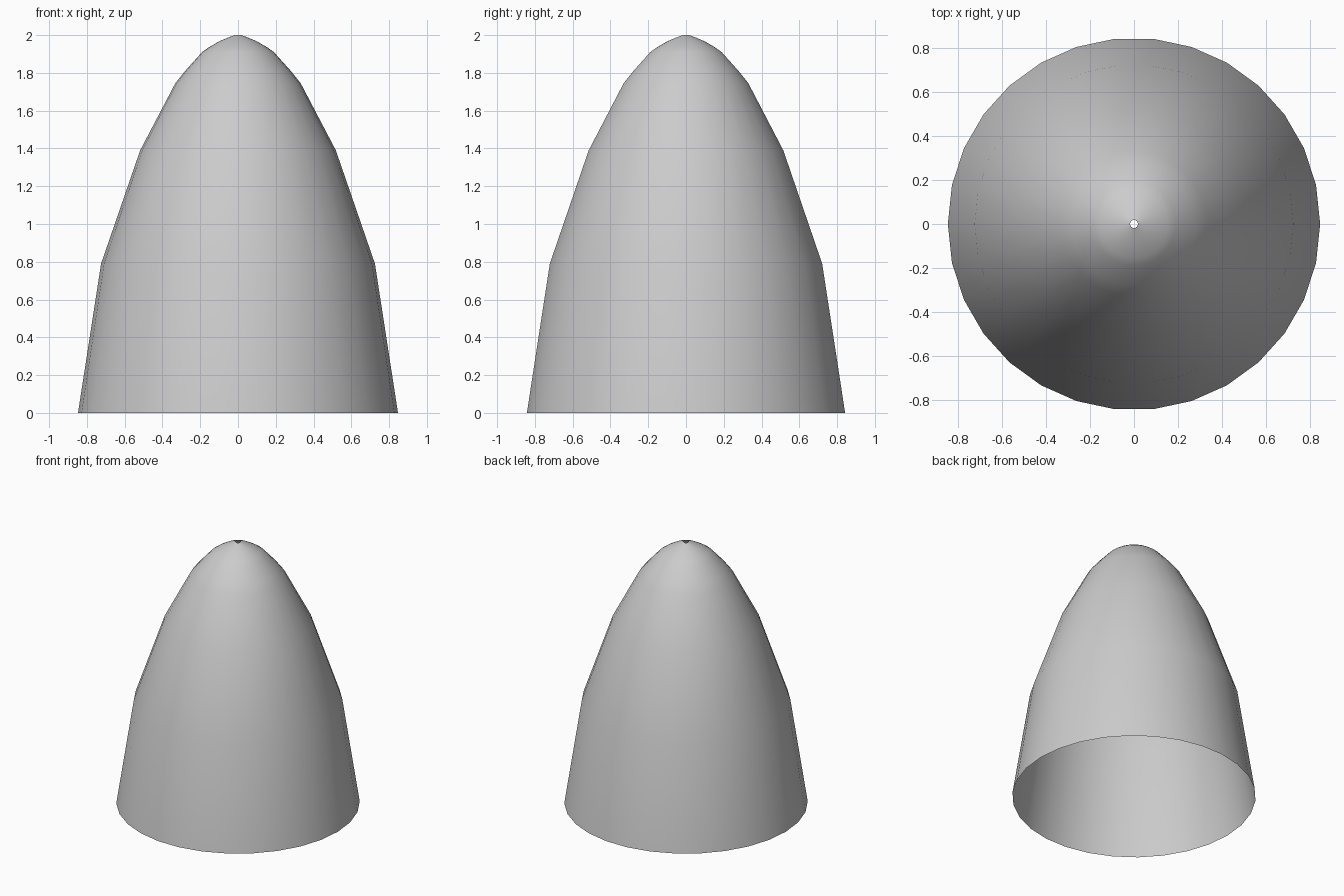
import bpy, bmesh
from math import sin, cos, tau

if "Cube" in bpy.data.objects:
    bpy.data.objects.remove(bpy.data.objects["Cube"])

SIDES = 30
# Profile of the shell: (radius, height), open at base and tip
PROFILE = [(0.847, 0), (0.725, 0.79), (0.518, 1.39), (0.332, 1.745),
           (0.28, 1.81), (0.19, 1.91), (0.155, 1.935), (0.1, 1.967),
           (0.05, 1.988), (0.018, 2.0)]

# Revolve the profile into a thin dome shell
bm = bmesh.new()
rings = [[bm.verts.new((r * cos(tau * i / SIDES), r * sin(tau * i / SIDES), z))
          for i in range(SIDES)] for r, z in PROFILE]
for low, high in zip(rings, rings[1:]):
    for i in range(SIDES):
        j = (i + 1) % SIDES
        face = bm.faces.new((low[i], low[j], high[j], high[i]))
        face.smooth = True
mesh = bpy.data.meshes.new("dome_shell")
bm.to_mesh(mesh)
bm.free()
dome = bpy.data.objects.new("dome_shell", mesh)
bpy.context.collection.objects.link(dome)
